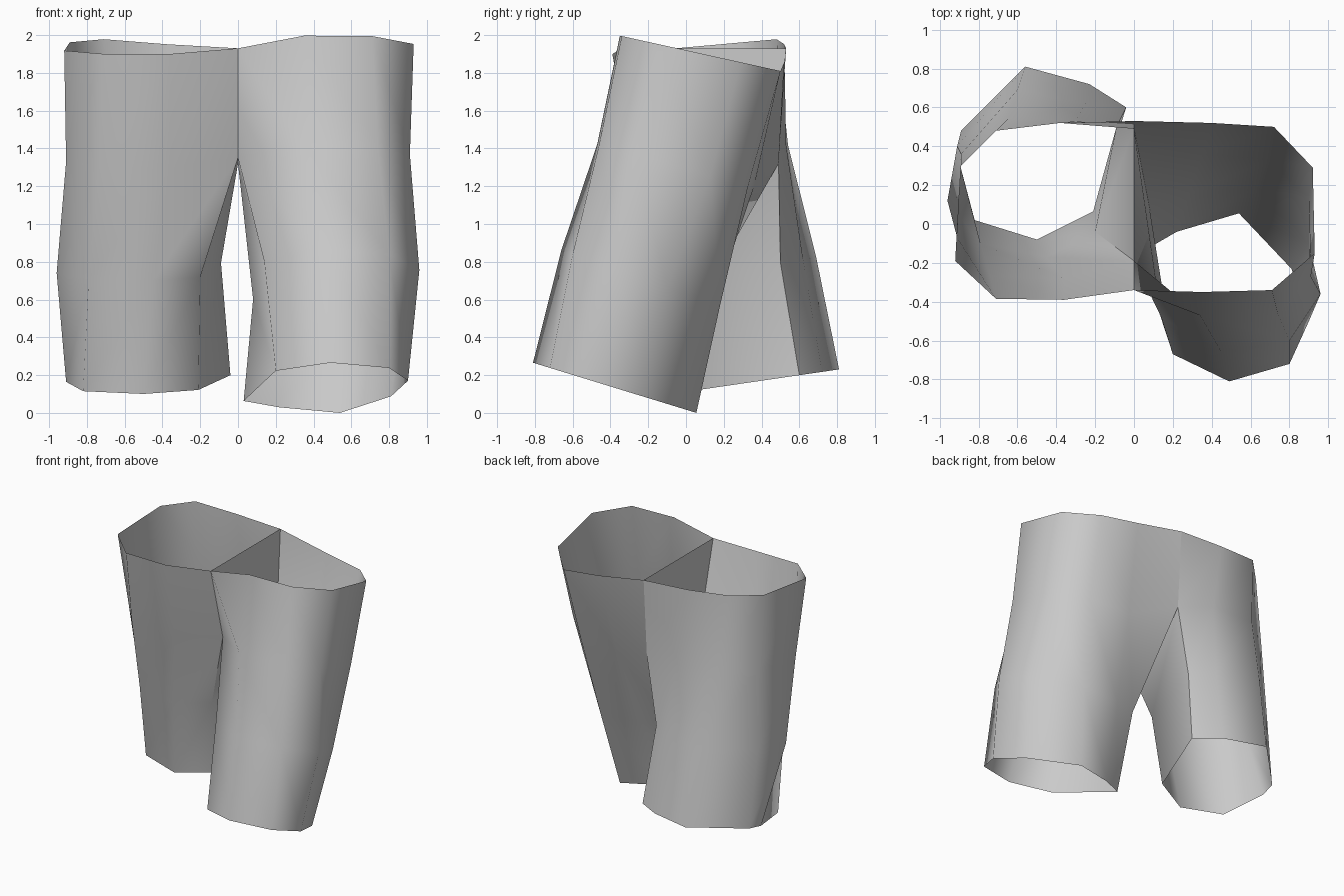
import bpy
import bmesh
import math

cube = bpy.data.objects.get("Cube")
if cube:
    bpy.data.objects.remove(cube, do_unlink=True)

# Plain cloth colour
cloth = bpy.data.materials.new("grey cloth")
cloth.use_nodes = True
colour = (0.6, 0.6, 0.6, 1.0)
cloth.diffuse_color = colour
cloth.node_tree.nodes["Principled BSDF"].inputs["Base Color"].default_value = colour

bm = bmesh.new()

# Centre seam shared by both legs: waist and crotch, front and back
waist_front = bm.verts.new((0, -0.34, 1.93))
waist_back = bm.verts.new((0, 0.53, 1.93))
crotch_front = bm.verts.new((0, -0.19, 1.35))
crotch_back = bm.verts.new((0, 0.49, 1.32))


def tilted_ring(height, tilt, outline):
    """Cross-section of a leg lying in a plane that tilts along y."""
    return [bm.verts.new((x, y, height + tilt * y)) for x, y in outline]


def seam_ring(front, back, height, tilt, outline):
    """Cross-section that starts and ends on the shared centre seam."""
    return [front] + tilted_ring(height, tilt, outline) + [back]


def loft(rings):
    """Skin consecutive closed rings with quads, making shared faces once."""
    for upper, lower in zip(rings, rings[1:]):
        count = len(upper)
        for i in range(count):
            j = (i + 1) % count
            corners = (upper[i], lower[i], lower[j], upper[j])
            if bm.faces.get(corners) is None:
                bm.faces.new(corners).smooth = True


# Left leg, striding forward; each ring runs inner front, outside, inner back
left_waist = seam_ring(waist_front, waist_back, 1.92, -0.22, [
    (.35, -.35), (.71, -.34), (.93, -.15), (.92, .29), (.72, .5), (.4, .52)])
left_crotch = seam_ring(crotch_front, crotch_back, 1.295, -0.27, [
    (.34, -.47), (.74, -.46), (.91, -.27), (.9, .13), (.69, .33), (.35, .36)])
left_knee = tilted_ring(0.63, -0.35, [
    (.14, -.48), (.45, -.66), (.8, -.6), (.96, -.36),
    (.9, -.1), (.62, .18), (.28, .15), (.08, .08)])
left_hem = tilted_ring(0.017, -0.307, [
    (.2, -.67), (.49, -.81), (.8, -.72), (.9, -.5),
    (.81, -.23), (.54, .055), (.22, -.04), (.03, -.15)])
left_waist[-2].co.z += 0.05
loft([left_waist, left_crotch, left_knee, left_hem])

# Right leg, trailing behind
right_waist = seam_ring(waist_front, waist_back, 1.935, 0.09, [
    (-.36, -.39), (-.71, -.385), (-.92, -.19), (-.89, .3), (-.71, .48), (-.38, .52)])
right_crotch = seam_ring(crotch_front, crotch_back, 1.34, 0.146, [
    (-.36, -.28), (-.74, -.27), (-.91, -.07), (-.89, .36), (-.65, .54), (-.3, .53)])
right_knee = tilted_ring(0.724, 0.14, [
    (-.2, -.04), (-.45, -.17), (-.79, -.1), (-.96, .12),
    (-.91, .4), (-.6, .69), (-.25, .62), (-.09, .5)])
right_hem = tilted_ring(0.112, 0.146, [
    (-.21, .065), (-.5, -.08), (-.82, .02), (-.91, .36),
    (-.89, .48), (-.56, .81), (-.23, .72), (-.04, .6)])
right_waist[-2].co.z -= 0.03
loft([right_waist, right_crotch, right_knee, right_hem])

bmesh.ops.recalc_face_normals(bm, faces=bm.faces)
mesh = bpy.data.meshes.new("shorts")
bm.to_mesh(mesh)
bm.free()

# Shorts object, softly shaded with crisp tight folds
shorts = bpy.data.objects.new("shorts", mesh)
bpy.context.collection.objects.link(shorts)
mesh.materials.append(cloth)
bpy.context.view_layer.objects.active = shorts
shorts.select_set(True)
bpy.ops.object.shade_smooth_by_angle(angle=math.radians(60))
